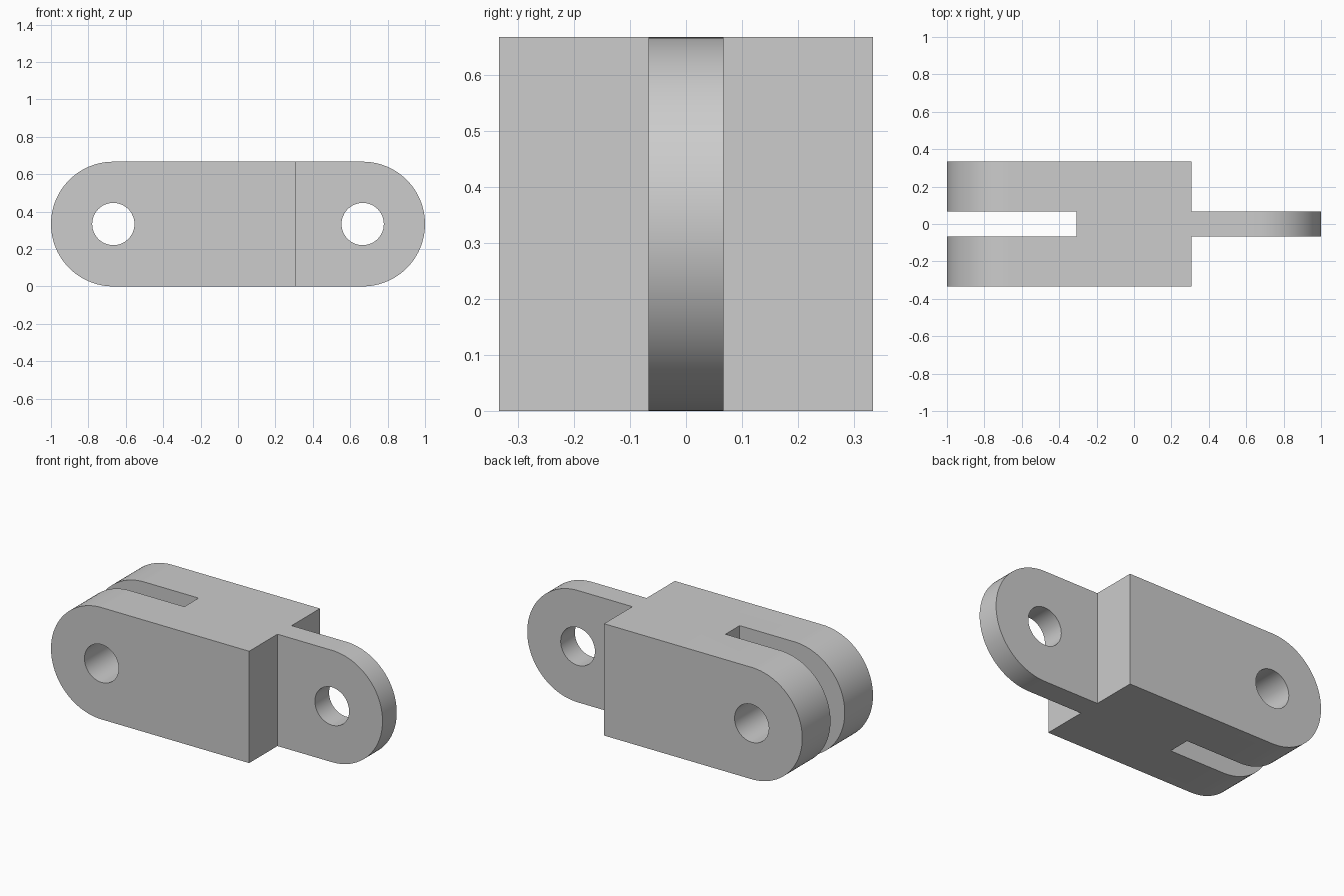
import bpy, bmesh, math

cube = bpy.data.objects.get("Cube")
if cube:
    bpy.data.objects.remove(cube, do_unlink=True)

R = 1 / 3            # end radius, also half height and half depth
PIN_X = 2 / 3        # pin hole distance from the centre
HOLE_R = 0.113
STEP_X = 0.307       # where the slot and the shoulders end
TONGUE = 0.067       # half thickness of the tongue and slot
SEG = 48

grey = bpy.data.materials.new("plain grey")
grey.use_nodes = True
colour = (0.604, 0.604, 0.604, 1)
grey.diffuse_color = colour
grey.node_tree.nodes["Principled BSDF"].inputs["Base Color"].default_value = colour


def prism(name, outline, y0, y1):
    """Extrude an x-z outline from y0 to y1."""
    bm = bmesh.new()
    face = bm.faces.new([bm.verts.new((x, y0, z)) for x, z in outline])
    new = bmesh.ops.extrude_face_region(bm, geom=[face])["geom"]
    verts = [v for v in new if isinstance(v, bmesh.types.BMVert)]
    bmesh.ops.translate(bm, verts=verts, vec=(0, y1 - y0, 0))
    bmesh.ops.recalc_face_normals(bm, faces=bm.faces)
    mesh = bpy.data.meshes.new(name)
    bm.to_mesh(mesh)
    bm.free()
    mesh.materials.append(grey)
    obj = bpy.data.objects.new(name, mesh)
    bpy.context.collection.objects.link(obj)
    return obj


def arc(cx, radius, start, sweep, steps):
    return [(cx + radius * math.cos(start + sweep * i / steps),
             R + radius * math.sin(start + sweep * i / steps))
            for i in range(steps + 1)]


def block(x0, x1):
    return [(x0, -1), (x1, -1), (x1, 1), (x0, 1)]


# Body with two rounded ends
half = math.pi / 2
outline = arc(PIN_X, R, -half, math.pi, SEG) + arc(-PIN_X, R, half, math.pi, SEG)
link = prism("clevis_link", outline, -R, R)

# Cutters: fork slot, shoulders beside the tongue, pin holes
cutters = [prism("slot_cutter", block(-2, -STEP_X), -TONGUE, TONGUE)]
for side, name in ((-1, "front"), (1, "back")):
    cutters.append(prism(name + "_shoulder_cutter", block(STEP_X, 2),
                         side * TONGUE, side))
for side, name in ((-1, "fork"), (1, "tongue")):
    circle = arc(side * PIN_X, HOLE_R, 0, math.tau, SEG)[:-1]
    cutters.append(prism(name + "_hole_cutter", circle, -1, 1))

bpy.ops.object.select_all(action="DESELECT")
bpy.context.view_layer.objects.active = link
link.select_set(True)
for cutter in cutters:
    cutter.hide_render = True
    mod = link.modifiers.new(cutter.name, "BOOLEAN")
    mod.operation = "DIFFERENCE"
    mod.solver = "EXACT"
    mod.object = cutter
    bpy.ops.object.modifier_apply(modifier=mod.name)
for cutter in cutters:
    bpy.data.objects.remove(cutter, do_unlink=True)

bpy.ops.object.shade_smooth_by_angle(angle=math.radians(30))
